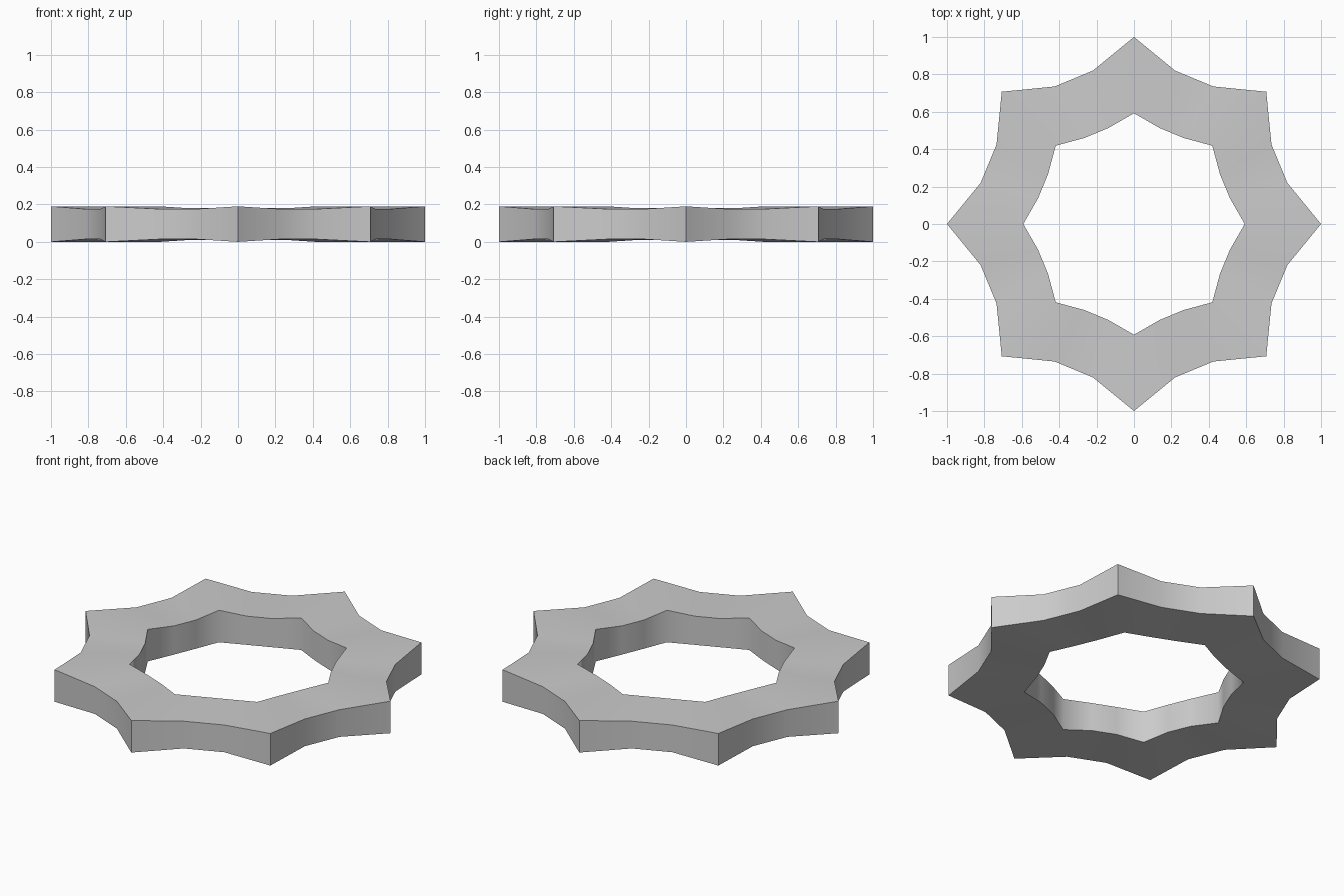
import bpy, bmesh
from math import cos, sin, radians

if "Cube" in bpy.data.objects:
    bpy.data.objects.remove(bpy.data.objects["Cube"])

N, MID, HALF = 24, 0.095, 0.095

bm = bmesh.new()

# Square cross-section swept around; every third section is an enlarged star tip
rings = []
for i in range(N):
    tip = i % 3 == 0
    ro, ri = (1.0, 0.592) if tip else (0.849, 0.531)
    ho, hi = (HALF, HALF) if tip else (HALF * 0.85, HALF * 0.895)
    a = radians(i * 360 / N)
    section = [(ro, MID - ho), (ro, MID + ho), (ri, MID + hi), (ri, MID - hi)]
    rings.append([bm.verts.new((r * cos(a), r * sin(a), z)) for r, z in section])

# Skin between neighbouring sections
for i in range(N):
    a, b = rings[i], rings[(i + 1) % N]
    for j in range(4):
        k = (j + 1) % 4
        bm.faces.new((a[j], b[j], b[k], a[k]))
bmesh.ops.recalc_face_normals(bm, faces=bm.faces)

mesh = bpy.data.meshes.new("star_ring")
bm.to_mesh(mesh)
bm.free()
ring = bpy.data.objects.new("star_ring", mesh)
bpy.context.collection.objects.link(ring)

# Smooth the shallow bends, keep the rims sharp
bpy.context.view_layer.objects.active = ring
ring.select_set(True)
bpy.ops.object.shade_smooth_by_angle(angle=radians(60))
